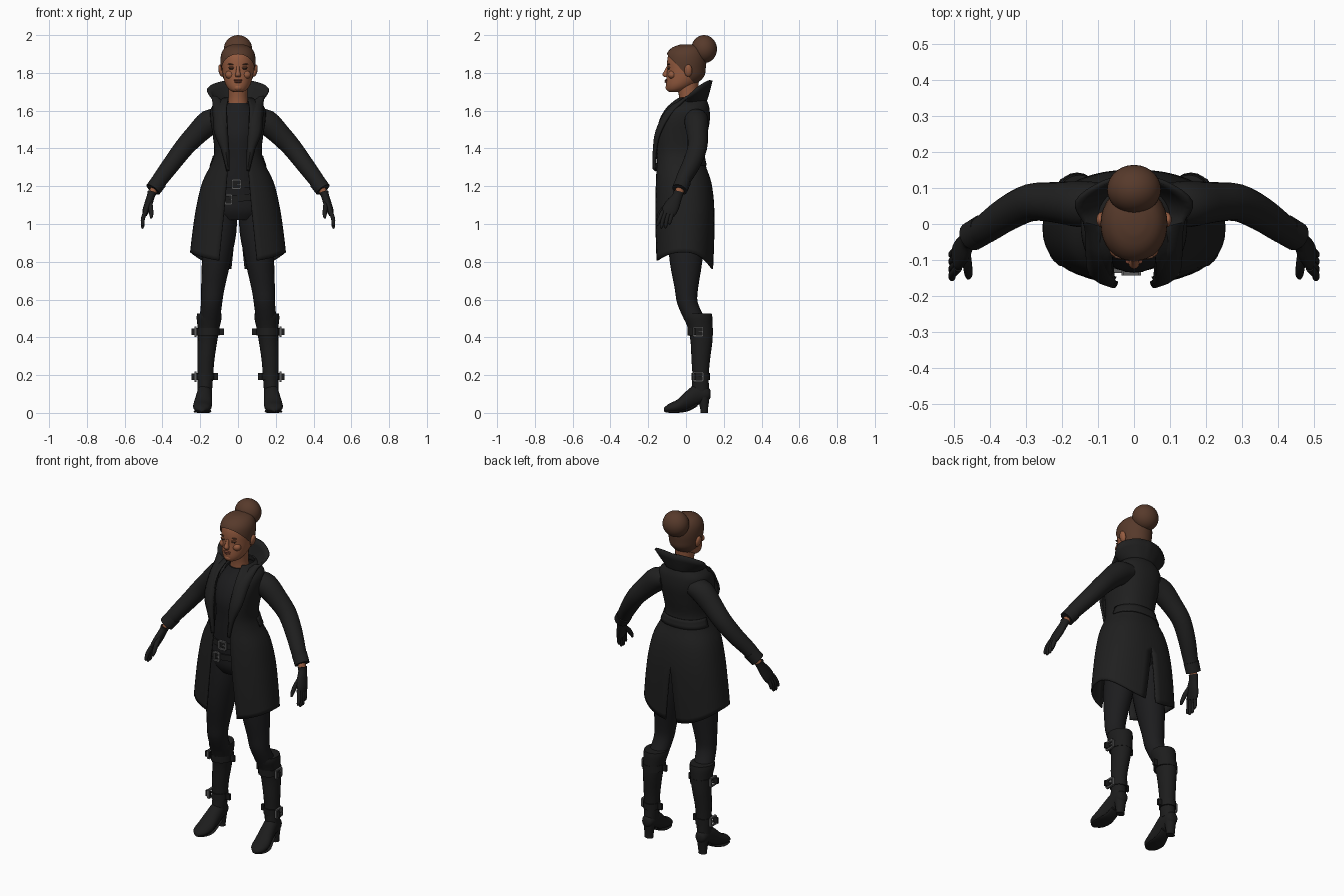
import bpy, bmesh, math
from mathutils import Vector, Matrix

def material(name, rgb):
    m = bpy.data.materials.new(name)
    m.diffuse_color = (*rgb, 1)
    return m

COAT = material("black coat cloth", (0.014, 0.014, 0.014))
CLOTH = material("dark cloth", (0.012, 0.012, 0.013))
LEATHER = material("dark leather", (0.012, 0.012, 0.012))
SKIN = material("brown skin", (0.30, 0.105, 0.05))
LIPS = material("lips", (0.20, 0.06, 0.035))
HAIR = material("brown hair", (0.095, 0.042, 0.024))
METAL = material("grey metal", (0.11, 0.11, 0.11))
EYE = material("dark eye", (0.03, 0.018, 0.012))

def finish(name, bm, mat, mirror=False, thick=0, angle=50):
    bmesh.ops.recalc_face_normals(bm, faces=bm.faces)
    me = bpy.data.meshes.new(name)
    bm.to_mesh(me)
    bm.free()
    ob = bpy.data.objects.new(name, me)
    bpy.context.collection.objects.link(ob)
    me.materials.append(mat)
    bpy.ops.object.select_all(action='DESELECT')
    bpy.context.view_layer.objects.active = ob
    ob.select_set(True)
    bpy.ops.object.shade_smooth_by_angle(angle=math.radians(angle))
    if mirror:
        ob.modifiers.new("mirror", 'MIRROR')
    if thick:
        s = ob.modifiers.new("thickness", 'SOLIDIFY')
        s.thickness, s.offset = thick, 0
    return ob

def smooth_rows(rows, k):
    """Catmull-Rom resampling with k steps per span."""
    out = []
    for i in range(len(rows) - 1):
        p0, p1, p2, p3 = (rows[max(0, min(len(rows) - 1, i + d))] for d in (-1, 0, 1, 2))
        for j in range(k):
            t = j / k
            out.append([0.5 * (2*b + (c - a)*t + (2*a - 5*b + 4*c - d)*t*t + (3*b - a - 3*c + d)*t**3)
                        for a, b, c, d in zip(p0, p1, p2, p3)])
    return out + [list(rows[-1])]

def grid(bm, rings, closed):
    vs = [[bm.verts.new(p) for p in r] for r in rings]
    for a, b in zip(vs, vs[1:]):
        n = len(a)
        for i in range(n if closed else n - 1):
            bm.faces.new((a[i], a[(i+1) % n], b[(i+1) % n], b[i]))
    return vs

def loft(name, rows, mat, axis=None, mirror=False, n=20, k=3, cut=None):
    """Rows are x, y, z, radius 1, radius 2; without an axis the rings follow the path."""
    rows = smooth_rows(rows, k)
    pts = [Vector(r[:3]) for r in rows]
    rings = []
    for i, r in enumerate(rows):
        if axis == 'Z':
            u, v = Vector((1, 0, 0)), Vector((0, 1, 0))
        elif axis == 'Y':
            u, v = Vector((1, 0, 0)), Vector((0, 0, 1))
        else:
            t = (pts[min(i+1, len(pts)-1)] - pts[max(i-1, 0)]).normalized()
            u = Vector((0, 1, 0))
            u = (u - t * u.dot(t)).normalized()
            v = t.cross(u)
        rings.append([pts[i] + u*r[3]*math.cos(a) + v*r[4]*math.sin(a)
                      for a in (math.tau*j/n for j in range(n))])
    bm = bmesh.new()
    vs = grid(bm, rings, True)
    bm.faces.new(vs[0])
    bm.faces.new(vs[-1])
    if cut:
        bmesh.ops.bisect_plane(bm, geom=bm.verts[:] + bm.edges[:] + bm.faces[:],
                               plane_co=cut[0], plane_no=cut[1], clear_inner=True)
    return finish(name, bm, mat, mirror)

def ball(name, c, r, mat, mirror=False, rot=0, seg=20):
    bm = bmesh.new()
    m = Matrix.Translation(c) @ Matrix.Rotation(rot, 4, 'Y') @ Matrix.Diagonal((*r, 1))
    bmesh.ops.create_uvsphere(bm, u_segments=seg, v_segments=seg * 2 // 3, radius=1, matrix=m)
    return finish(name, bm, mat, mirror)

def boxes(name, parts, mat, mirror=False):
    bm = bmesh.new()
    for c, s in parts:
        bmesh.ops.create_cube(bm, size=1, matrix=Matrix.Translation(c) @ Matrix.Diagonal((*s, 1)))
    return finish(name, bm, mat, mirror, angle=30)

def buckle(name, c, w, h, side, mirror=False):
    """Rectangular frame with a prong, facing x when side is set, otherwise facing y."""
    b = 0.009
    flat = [(0, h/2, w, b), (0, -h/2, w, b), (-w/2, 0, b, h), (w/2, 0, b, h), (w/4, 0, w/2, b*0.7)]
    parts = []
    for a, z, sa, sz in flat:
        off, s = ((0, a, z), (0.012, sa, sz)) if side else ((a, 0, z), (sa, 0.012, sz))
        parts.append((Vector(c) + Vector(off), s))
    return boxes(name, parts, METAL, mirror)

# Coat body: z, half width, front y, back y, front opening
COAT_ROWS = [(0.80, .25, -.16, .14, .10), (0.95, .235, -.163, .146, .085), (1.10, .215, -.163, .145, .07),
             (1.22, .185, -.16, .13, .06), (1.31, .142, -.157, .10, .053), (1.38, .122, -.157, .09, .05),
             (1.47, .13, -.16, .108, .055), (1.55, .142, -.145, .122, .06), (1.61, .14, -.11, .12, .06),
             (1.645, .105, -.075, .11, .055), (1.665, .075, -.05, .10, .05)]

def coat_point(row, t, off=0):
    z, rx, yf, yb, _ = row
    rx, yf, yb = rx + off, yf - off, yb + off
    c = math.cos(t)
    x = rx * max(0, math.sin(t)) ** 0.85
    y = (yf+yb)/2 - (yb-yf)/2 * math.copysign(abs(c) ** 0.85, c)
    if z < 1.1:                                  # hem rises at the sides, drops at the back
        hem = 0.85 - (0.05 if c > 0 else 0.09) * c * c
        z = hem + (z - 0.8) / 0.3 * (1.1 - hem)
    return (x, y, z)

dense = smooth_rows(COAT_ROWS, 4)
rings = []
for row in dense:
    t0 = math.asin(min(1, (row[4] / row[1]) ** (1/0.85)))
    t1 = math.pi - 0.10 * max(0, (1.08 - row[0]) / 0.28)      # back vent
    rings.append([coat_point(row, t0 + (t1 - t0) * j / 20) for j in range(21)])
bm = bmesh.new()
grid(bm, rings, False)
finish("coat_body", bm, COAT, True, 0.008)

# Strap across the back of the waist
bm = bmesh.new()
grid(bm, [[coat_point(r, math.pi * (0.55 + 0.45*j/10), 0.007) for j in range(11)]
          for r in dense if 1.30 < r[0] < 1.37], False)
finish("coat_back_strap", bm, COAT, True, 0.006)

# Standing collar running down into the lapels: inner point, outer point
COLLAR = [(0, .10, 1.64, 0, .135, 1.76), (.05, .09, 1.64, .085, .115, 1.755), (.085, .04, 1.64, .16, .06, 1.72),
          (.078, -.03, 1.635, .135, -.01, 1.655), (.06, -.105, 1.58, .13, -.085, 1.575),
          (.055, -.15, 1.48, .122, -.137, 1.48), (.05, -.157, 1.38, .085, -.158, 1.39),
          (.05, -.158, 1.28, .056, -.161, 1.28)]
strips = []
for r in smooth_rows(COLLAR, 4):
    a, b = Vector(r[:3]), Vector(r[3:])
    bulge = Vector((0, -0.012 if a.y < -0.05 else 0, 0.012 if a.y < 0 else -0.008))
    strips.append([a.lerp(b, s/4) + bulge * math.sin(math.pi*s/4) for s in range(5)])
bm = bmesh.new()
grid(bm, strips, False)
finish("coat_collar", bm, COAT, True, 0.012)

# Sleeves, cuffs and wrists
loft("sleeve", [(.09, .055, 1.56, .06, .05), (.15, .055, 1.54, .064, .066), (.22, .06, 1.475, .056, .058),
                (.285, .06, 1.405, .052, .052), (.35, .03, 1.32, .048, .047), (.41, -.012, 1.24, .041, .042),
                (.445, -.03, 1.19, .036, .037)], COAT, mirror=True)
loft("sleeve_cuff", [(.418, -.015, 1.225, .042, .043), (.45, -.034, 1.182, .041, .042)], COAT, mirror=True)
loft("wrist", [(.435, -.025, 1.20, .024, .022), (.462, -.043, 1.15, .023, .019)], SKIN, mirror=True, n=14)

# Gloves
loft("glove_palm", [(.455, -.04, 1.168, .029, .024), (.462, -.047, 1.145, .027, .021),
                    (.475, -.07, 1.105, .039, .021), (.488, -.088, 1.07, .041, .018),
                    (.493, -.095, 1.05, .034, .013)], LEATHER, mirror=True, n=16)
for i, (ky, ty, tz) in enumerate([(-.122, -.15, .992), (-.105, -.13, .978), (-.087, -.108, .98), (-.07, -.087, .998)]):
    loft(f"glove_finger_{i+1}", [(.488, ky, 1.068, .0115, .012), (.503, (ky+ty)/2 - .003, 1.03, .011, .011),
                                 (.505, ty, tz+.008, .009, .009), (.502, ty, tz, .004, .004)],
         LEATHER, mirror=True, n=10)
loft("glove_thumb", [(.468, -.075, 1.12, .015, .014), (.462, -.115, 1.085, .014, .013),
                     (.459, -.14, 1.05, .011, .011), (.46, -.15, 1.03, .005, .005)], LEATHER, mirror=True, n=10)

# Shirt, trousers and belts
loft("shirt", [(0, 0, 1.15, .15, .122), (0, -.012, 1.25, .13, .116), (0, -.025, 1.37, .106, .106),
               (0, -.02, 1.47, .112, .114), (0, -.005, 1.55, .11, .10), (0, .01, 1.61, .08, .07),
               (0, .012, 1.64, .055, .054)], CLOTH, 'Z', n=28)
loft("trouser_hips", [(0, 0, 1.02, .12, .09), (0, 0, 1.07, .165, .118), (0, 0, 1.14, .165, .122),
                      (0, 0, 1.20, .15, .12)], CLOTH, 'Z', n=28)
loft("trouser_leg", [(.085, 0, 1.09, .078, .10), (.092, 0, .96, .084, .098), (.115, 0, .80, .076, .086),
                     (.133, .002, .66, .062, .062), (.14, .008, .58, .056, .055),
                     (.15, .05, .49, .055, .058)], CLOTH, 'Z', True)
loft("upper_belt", [(0, -.004, 1.192, .158, .128), (0, -.004, 1.226, .152, .127)], LEATHER, 'Z', n=28)
low = loft("lower_belt", [(0, 0, -.018, .172, .13), (0, 0, .018, .172, .13)], LEATHER, 'Z', n=28)
low.location.z = 1.135
low.rotation_euler.y = -0.12
buckle("upper_belt_buckle", (-.008, -.137, 1.21), .045, .045, False)
buckle("lower_belt_buckle", (-.05, -.13, 1.13), .035, .048, False)

# Boots
loft("boot_shaft", [(.152, .062, .525, .064, .074), (.153, .065, .50, .066, .075), (.156, .075, .45, .058, .066),
                    (.162, .082, .38, .052, .058), (.17, .078, .28, .045, .049), (.173, .077, .19, .041, .043),
                    (.176, .075, .11, .038, .048)], LEATHER, 'Z', True)
loft("boot_foot", [(.177, .13, .10, .016, .018), (.177, .115, .10, .033, .036), (.177, .06, .098, .04, .058),
                   (.182, .005, .066, .045, .052), (.188, -.045, .037, .05, .034),
                   (.191, -.09, .025, .041, .024), (.192, -.117, .017, .014, .009)], LEATHER, 'Y', True)
loft("boot_heel", [(.178, .096, 0, .026, .021), (.178, .096, .02, .026, .021), (.177, .094, .085, .034, .032)],
     LEATHER, 'Z', True, n=14)
loft("boot_sole", [(.177, .06, .045, .032, .01), (.182, .02, .02, .036, .008), (.188, -.03, .007, .047, .006),
                   (.191, -.085, .006, .04, .006), (.192, -.113, .009, .014, .005)], LEATHER, 'Y', True)

# Boot straps with buckles outside and loose ends inside
for label, x, y, z, rx, ry in [("upper", .158, .076, .43, .061, .067), ("lower", .173, .077, .192, .046, .049)]:
    loft(f"{label}_boot_strap", [(x, y, z - .019, rx, ry), (x, y, z + .019, rx, ry)], LEATHER, 'Z', True)
    buckle(f"{label}_boot_buckle", (x + rx + .006, y - .012, z), .05, .046, True, True)
    boxes(f"{label}_strap_ends", [((x + rx + .012, y - .03, z), (.03, .012, .034)),
                                  ((x - rx - .008, y, z), (.028, .014, .036))], LEATHER, True)

# Neck and head
loft("neck", [(0, .02, 1.60, .06, .055), (0, .015, 1.66, .05, .05), (0, .01, 1.72, .052, .055),
              (0, .01, 1.77, .055, .06)], SKIN, 'Z')
HEAD = [(0, -.068, 1.698, .018, .018), (0, -.052, 1.708, .043, .048), (0, -.03, 1.735, .064, .076),
        (0, -.008, 1.775, .077, .096), (0, -.002, 1.815, .083, .098), (0, 0, 1.86, .086, .10),
        (0, .002, 1.90, .08, .093), (0, .008, 1.93, .058, .07), (0, .01, 1.945, .022, .028)]
loft("head", HEAD, SKIN, 'Z', n=32)
ball("ear", (.09, .012, 1.812), (.013, .021, .033), SKIN, True, 0.2)
loft("nose", [(0, -.097, 1.835, .008, .006), (0, -.103, 1.81, .010, .012), (0, -.109, 1.79, .015, .016),
              (0, -.105, 1.777, .011, .008)], SKIN, 'Z', n=12)
ball("cheek", (.042, -.073, 1.79), (.026, .022, .022), SKIN, True)
ball("chin", (0, -.09, 1.722), (.024, .018, .018), SKIN)
ball("upper_lip", (0, -.104, 1.761), (.024, .010, .005), LIPS)
ball("lower_lip", (0, -.102, 1.752), (.020, .011, .006), LIPS)
ball("eye", (.034, -.091, 1.823), (.014, .006, .0055), EYE, True)
ball("eyelid", (.034, -.0905, 1.829), (.017, .008, .005), SKIN, True)
ball("eyebrow", (.036, -.091, 1.845), (.020, .006, .0035), HAIR, True, -0.08)

# Hair swept back into a bun
loft("hair", [(x, y, z + .006, a + .007, b + .008) for x, y, z, a, b in HEAD], HAIR, 'Z', n=32,
     cut=((0, -.1, 1.897), (0, 0.72, 0.69)))
ball("hair_bun", (0, .096, 1.926), (.075, .068, .074), HAIR, seg=28)
ball("hair_bun_base", (0, .06, 1.89), (.055, .05, .055), HAIR)
